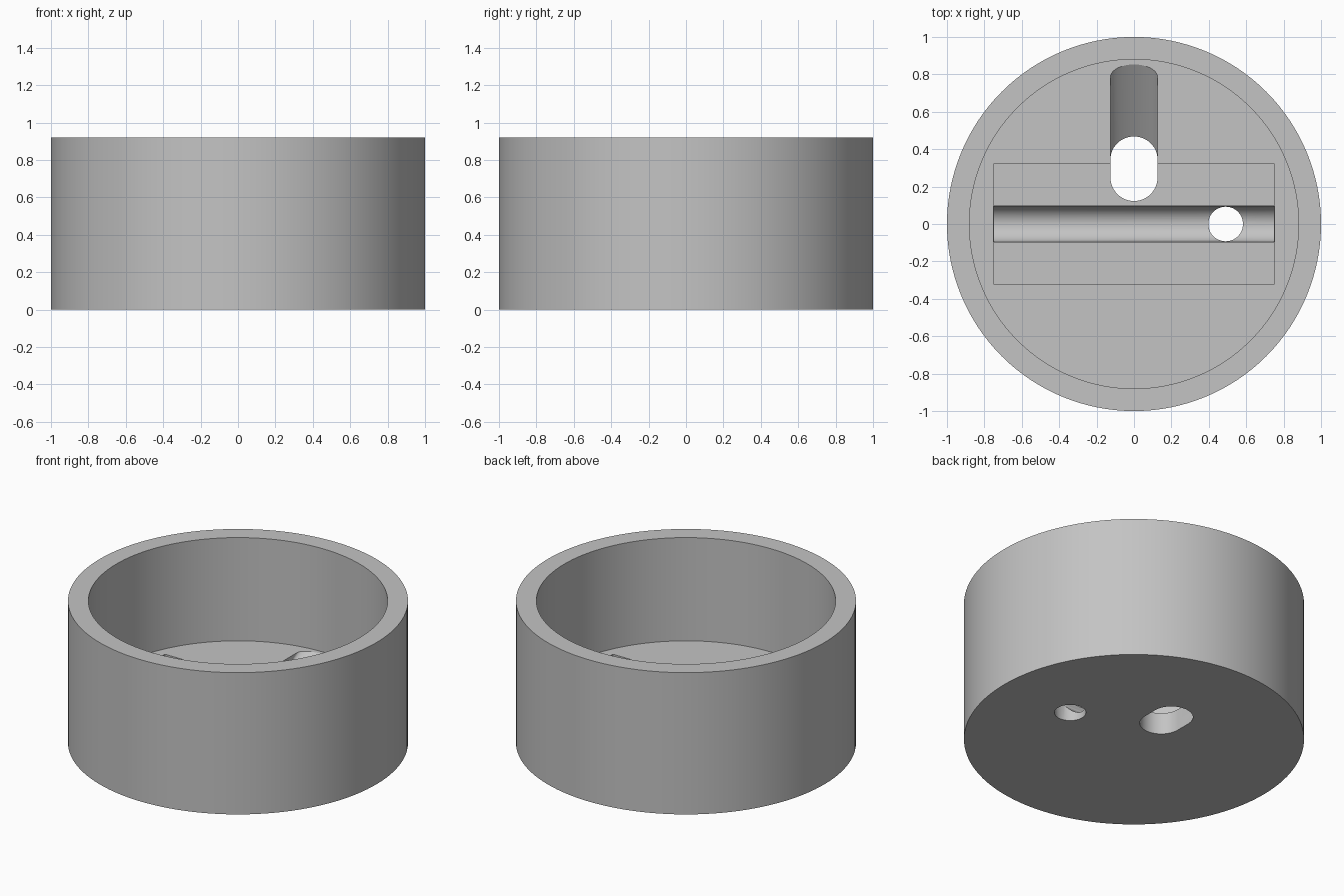
import bpy, bmesh
from math import sin, cos, pi, radians

if "Cube" in bpy.data.objects:
    bpy.data.objects.remove(bpy.data.objects["Cube"])

HEIGHT, FLOOR, POCKET = 0.92, 0.25, 0.14
SEGMENTS = 128

grey = bpy.data.materials.new("plain_grey")
grey.use_nodes = True
grey.diffuse_color = (0.55, 0.55, 0.55, 1)
grey.node_tree.nodes["Principled BSDF"].inputs["Base Color"].default_value = grey.diffuse_color


def loft(name, rings):
    """Closed solid through rings with equal point counts."""
    bm = bmesh.new()
    loops = [[bm.verts.new(p) for p in ring] for ring in rings]
    for low, high in zip(loops, loops[1:]):
        for i in range(len(low)):
            j = (i + 1) % len(low)
            bm.faces.new((low[i], low[j], high[j], high[i]))
    bm.faces.new(loops[0][::-1])
    bm.faces.new(loops[-1])
    bmesh.ops.recalc_face_normals(bm, faces=bm.faces)
    mesh = bpy.data.meshes.new(name)
    bm.to_mesh(mesh)
    bm.free()
    mesh.materials.append(grey)
    obj = bpy.data.objects.new(name, mesh)
    bpy.context.collection.objects.link(obj)
    return obj


def circle(radius, z, x=0, count=SEGMENTS):
    return [(x + radius * cos(2 * pi * i / count), radius * sin(2 * pi * i / count), z)
            for i in range(count)]


def slot_outline(z, back, bulge, half=0.126, front=0.249, steps=24):
    """Slot with a round front end and a back end of adjustable bulge."""
    angles = [pi * i / steps for i in range(steps + 1)]
    return ([(half * cos(a), back + bulge * sin(a), z) for a in angles]
            + [(-half * cos(a), front - half * sin(a), z) for a in angles])


def box_outline(z, x=0.75, y=0.322):
    return [(-x, -y, z), (x, -y, z), (x, y, z), (-x, y, z)]


# Round cup with a thick floor
cup = loft("cup", [circle(1, 0), circle(1, HEIGHT), circle(0.88, HEIGHT), circle(0.88, FLOOR)])

# Rectangular pocket, half-round groove, drain hole and ramped slot
pocket = loft("pocket_cutter", [box_outline(POCKET), box_outline(0.4)])
groove = loft("groove_cutter", [[(x, p[0], POCKET + p[1]) for p in circle(0.097, 0, count=64)]
                                for x in (-0.7495, 0.7495)])
hole = loft("hole_cutter", [circle(0.0925, -0.1, 0.49, 64), circle(0.0925, 0.3, 0.49, 64)])
slot = loft("slot_cutter", [slot_outline(-0.1, 0.345, 0.123), slot_outline(0, 0.345, 0.123),
                            slot_outline(FLOOR, 0.785, 0.068), slot_outline(0.4, 0.785, 0.068)])

bpy.context.view_layer.objects.active = cup
for cutter in (pocket, groove, hole, slot):
    cut = cup.modifiers.new(cutter.name, "BOOLEAN")
    cut.operation = "DIFFERENCE"
    cut.solver = "EXACT"
    cut.object = cutter
    bpy.ops.object.modifier_apply(modifier=cut.name)
    bpy.data.objects.remove(cutter)

# Smooth walls with crisp rims
bpy.ops.object.select_all(action="DESELECT")
cup.select_set(True)
bpy.ops.object.shade_smooth_by_angle(angle=radians(30))
